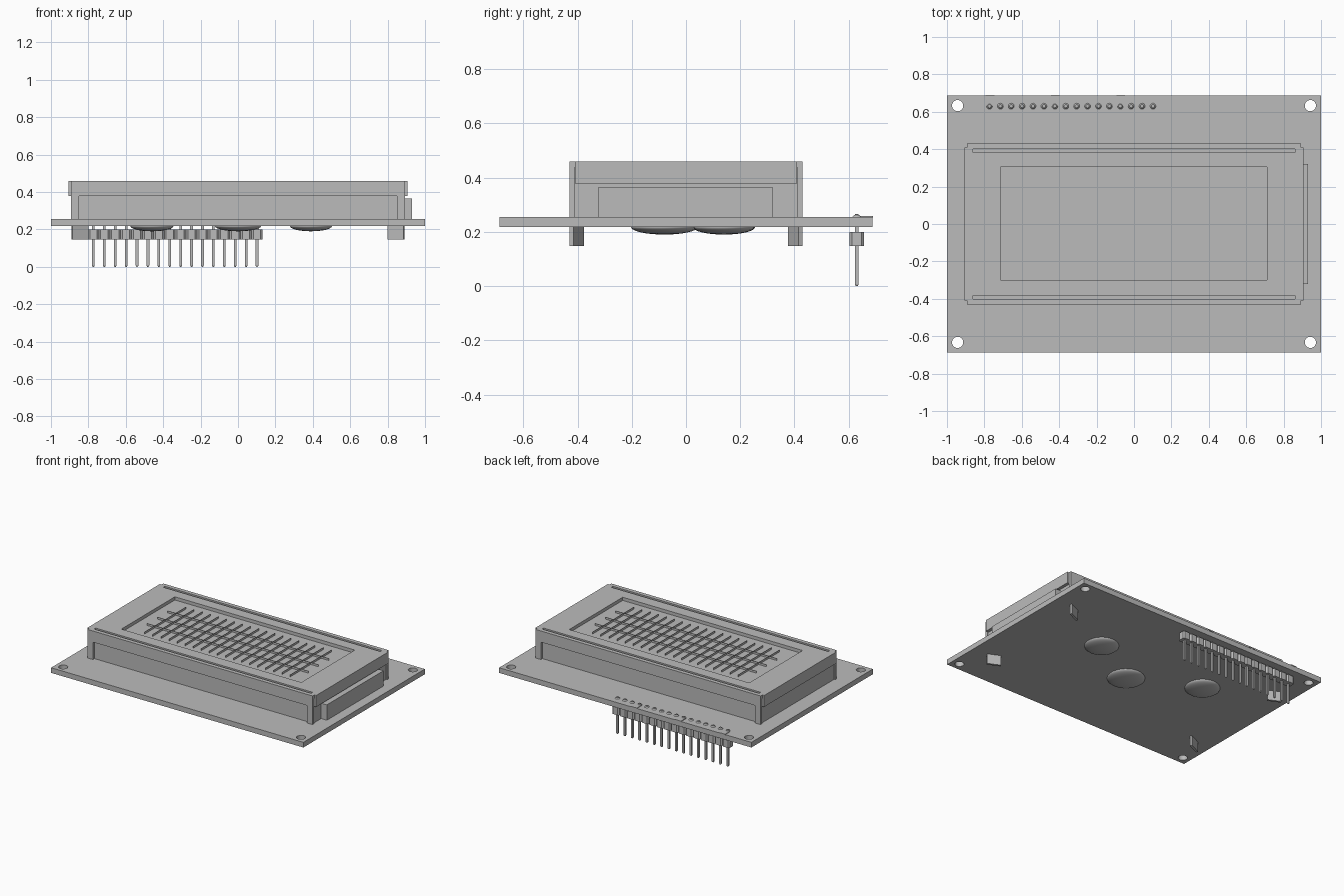
import bpy, bmesh, math
from mathutils import Matrix, Vector

cube = bpy.data.objects.get("Cube")
if cube:
    bpy.data.objects.remove(cube)

grey = bpy.data.materials.new("plain grey")
grey.use_nodes = True
COLOUR = (0.5, 0.5, 0.5, 1)
grey.diffuse_color = COLOUR
grey.node_tree.nodes["Principled BSDF"].inputs["Base Color"].default_value = COLOUR


def finish(name, bm):
    mesh = bpy.data.meshes.new(name)
    bm.to_mesh(mesh)
    bm.free()
    mesh.materials.append(grey)
    obj = bpy.data.objects.new(name, mesh)
    bpy.context.collection.objects.link(obj)
    return obj


def add_box(bm, x0, x1, y0, y1, z0, z1, turn=0):
    centre = Vector((x0 + x1, y0 + y1, z0 + z1)) / 2
    matrix = (Matrix.Translation(centre) @ Matrix.Rotation(turn, 4, 'Z')
              @ Matrix.Diagonal((x1 - x0, y1 - y0, z1 - z0, 1)))
    bmesh.ops.create_cube(bm, size=1, matrix=matrix)


def add_cone(bm, x, y, z0, z1, r0, r1, sides, turn=0):
    matrix = Matrix.Translation((x, y, (z0 + z1) / 2)) @ Matrix.Rotation(turn, 4, 'Z')
    bmesh.ops.create_cone(bm, cap_ends=True, segments=sides, radius1=r0,
                          radius2=r1, depth=z1 - z0, matrix=matrix)


def box(name, *size):
    bm = bmesh.new()
    add_box(bm, *size)
    return finish(name, bm)


def cut(obj, bm):
    """Subtract the shapes in bm from obj and discard the cutter."""
    cutter = finish("cutter", bm)
    cutter.hide_render = True
    mod = obj.modifiers.new("cut", 'BOOLEAN')
    mod.operation, mod.solver, mod.object = 'DIFFERENCE', 'EXACT', cutter
    graph = bpy.context.evaluated_depsgraph_get()
    mesh = bpy.data.meshes.new_from_object(obj.evaluated_get(graph))
    obj.modifiers.clear()
    obj.data = mesh
    bpy.data.objects.remove(cutter)


SIGNS = (-1, 1)
CORNERS = [(sx, sy) for sx in SIGNS for sy in SIGNS]
BOARD_TOP, BOARD_LOW, TOP = 0.255, 0.218, 0.46

# Circuit board with corner mounting holes
board = box("circuit_board", -1, 1, -0.688, 0.688, BOARD_LOW, BOARD_TOP)
holes = bmesh.new()
for sx, sy in CORNERS:
    add_cone(holes, 0.943 * sx, 0.633 * sy, 0.1, 0.4, 0.03, 0.03, 32)
cut(board, holes)

# Display body inside the metal frame
box("display_body", -0.885, 0.885, -0.412, 0.412, BOARD_TOP, 0.437)

# Frame top with its window and two long pressed grooves
frame = box("frame_top", -0.893, 0.893, -0.43, 0.43, 0.437, TOP)
gaps = bmesh.new()
add_box(gaps, -0.715, 0.712, -0.3, 0.306, 0.4, 0.5)
for s in SIGNS:
    add_box(gaps, -0.86, 0.86, 0.392 * s - 0.009, 0.392 * s + 0.009, 0.448, 0.5)
cut(frame, gaps)

# Frame walls: arched long sides and short end flaps
for s, label in zip(SIGNS, ("front", "back")):
    y0, y1 = sorted((0.412 * s, 0.43 * s))
    wall = box(label + "_frame_wall", -0.893, 0.893, y0, y1, BOARD_TOP, 0.437)
    opening = bmesh.new()
    add_box(opening, -0.85, 0.85, y0 - 0.1, y1 + 0.1, 0.2, 0.38)
    cut(wall, opening)
for s, label in zip(SIGNS, ("right", "left")):
    x0, x1 = sorted((0.885 * s, 0.907 * s))
    box(label + "_end_flap", x0, x1, -0.41, 0.41, 0.378, TOP)

# Backlight housing at the left end
box("backlight_housing", 0.88, 0.93, -0.322, 0.32, BOARD_TOP, 0.365)

# Thin upright dividers between the 20 by 4 character cells
bm = bmesh.new()


def add_wall(a, b):
    low = [bm.verts.new((*p, 0.437)) for p in (a, b)]
    high = [bm.verts.new((*p, 0.452)) for p in (b, a)]
    bm.faces.new(low + high)


WIDE, DEEP = 0.64, 0.235
for i in range(1, 20):
    x = WIDE * (i / 10 - 1)
    add_wall((x, -DEEP), (x, DEEP))
for i in range(1, 4):
    y = DEEP * (i / 2 - 1)
    add_wall((-WIDE, y), (WIDE, y))
finish("cell_dividers", bm)

# Twisted fixing tabs under the board
bm = bmesh.new()
for sx, sy in CORNERS:
    x, y = 0.845 * sx, 0.403 * sy
    add_box(bm, x - 0.047, x + 0.047, y - 0.008, y + 0.008, 0.147,
            BOARD_TOP, math.radians(25) * sx * sy)
finish("fixing_tabs", bm)

# Shallow chip domes under the board
bm = bmesh.new()
for x, y, r in ((0.39, 0.14, 0.112), (0, -0.08, 0.123), (-0.46, 0.14, 0.115)):
    matrix = Matrix.Translation((x, y, BOARD_LOW)) @ Matrix.Diagonal((r, r, 0.028, 1))
    bmesh.ops.create_uvsphere(bm, u_segments=32, v_segments=16, radius=1, matrix=matrix)
for face in bm.faces:
    face.smooth = True
finish("chip_domes", bm)

# Pin header: chamfered blocks, pins and solder cones
blocks, pins, solder = bmesh.new(), bmesh.new(), bmesh.new()
PITCH, HEADER_Y = 0.0583, 0.63
for i in range(16):
    x = -0.773 + PITCH * i
    half = PITCH / 2
    add_box(blocks, x - half, x + half, HEADER_Y - 0.027, HEADER_Y + 0.027, 0.147, 0.2)
    add_box(pins, x - 0.007, x + 0.007, HEADER_Y - 0.007, HEADER_Y + 0.007, 0.006, 0.265)
    add_cone(pins, x, HEADER_Y, 0, 0.006, 0.005, 0.0098, 4, math.pi / 4)
    add_cone(solder, x, HEADER_Y, BOARD_TOP - 0.002, 0.262, 0.018, 0.009, 12)
upright = [e for e in blocks.edges
           if abs(e.verts[0].co.z - e.verts[1].co.z) > 0.01]
bmesh.ops.bevel(blocks, geom=upright, offset=0.01, segments=1, affect='EDGES')
finish("header_blocks", blocks)
finish("header_pins", pins)
finish("solder_cones", solder)

# Three small pads at the back edge of the board
bm = bmesh.new()
for x in (-0.77, -0.42, -0.07):
    add_box(bm, x - 0.023, x + 0.023, 0.632, 0.69, BOARD_TOP - 0.002, BOARD_TOP + 0.004)
finish("edge_pads", bm)
